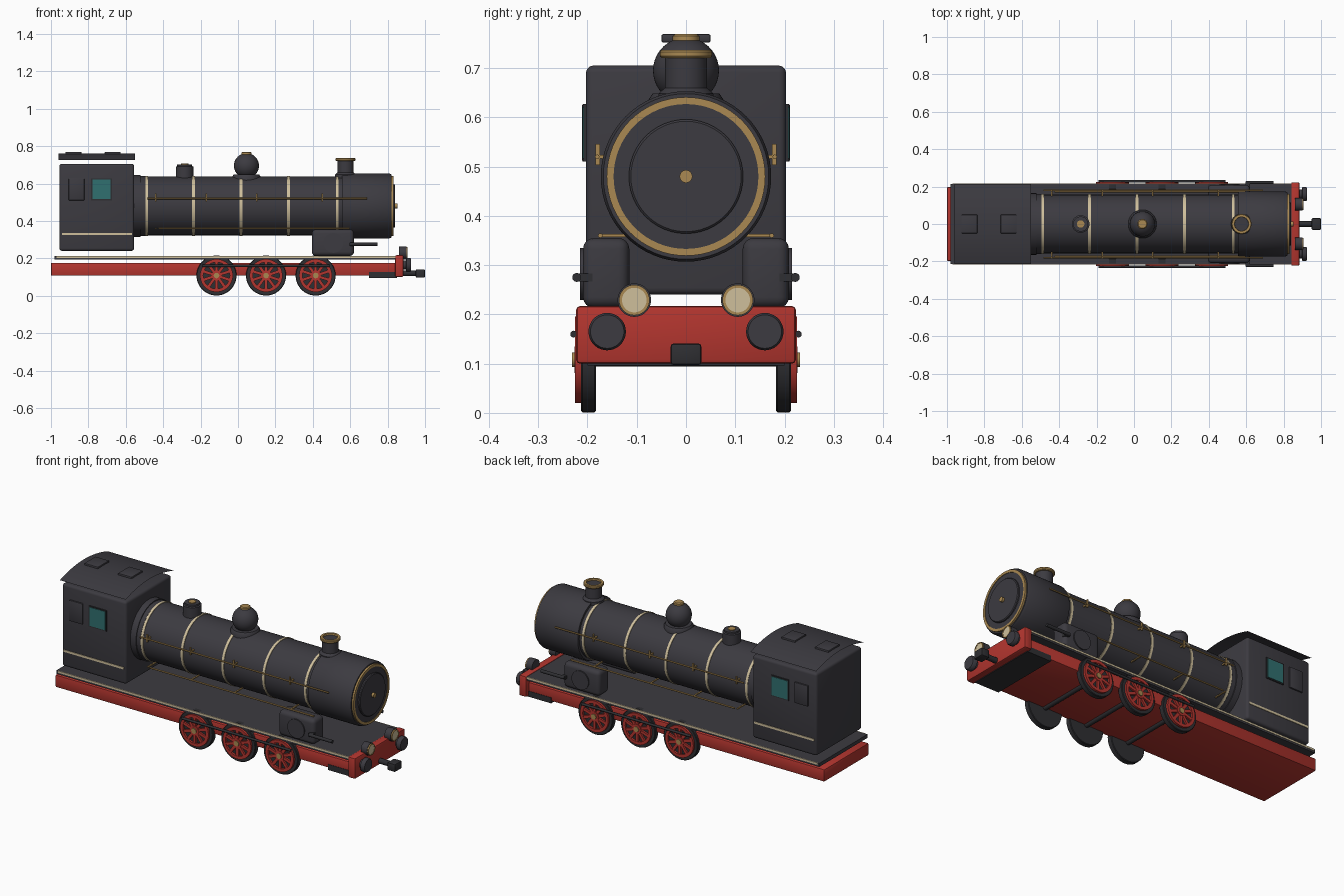
import bpy, bmesh, math
from mathutils import Matrix, Vector

if "Cube" in bpy.data.objects:
    bpy.data.objects.remove(bpy.data.objects["Cube"])


def material(name, rgb):
    m = bpy.data.materials.new(name)
    m.diffuse_color = (*rgb, 1)
    m.use_nodes = True
    m.node_tree.nodes["Principled BSDF"].inputs["Base Color"].default_value = m.diffuse_color
    return m


CHARCOAL = material("charcoal paint", (0.045, 0.043, 0.052))
STEEL = material("dark steel", (0.028, 0.028, 0.032))
RED = material("red paint", (0.45, 0.036, 0.028))
BRASS = material("brass", (0.40, 0.25, 0.085))
CREAM = material("cream lining", (0.62, 0.52, 0.33))
GLASS = material("teal glass", (0.03, 0.16, 0.16))
AXES = {'x': Matrix.Rotation(math.pi / 2, 4, 'Y'),
        'y': Matrix.Rotation(-math.pi / 2, 4, 'X'),
        'z': Matrix.Identity(4)}


def finish(bm, name, mat):
    bmesh.ops.recalc_face_normals(bm, faces=bm.faces)
    me = bpy.data.meshes.new(name)
    bm.to_mesh(me)
    bm.free()
    me.materials.append(mat)
    ob = bpy.data.objects.new(name, me)
    bpy.context.collection.objects.link(ob)
    return ob


def box(name, mat, x, y, z, bevel=0.0, segs=2):
    """Box from (min, max) ranges, with optional rounded edges."""
    bm = bmesh.new()
    lo, hi = Vector((x[0], y[0], z[0])), Vector((x[1], y[1], z[1]))
    size = hi - lo
    size = Vector([abs(v) for v in size])
    bmesh.ops.create_cube(bm, size=1, matrix=Matrix.Translation((lo + hi) / 2) @ Matrix.Diagonal((*size, 1)))
    if bevel:
        bmesh.ops.bevel(bm, geom=list(bm.edges), offset=bevel, segments=segs, profile=0.5, affect='EDGES')
    return finish(bm, name, mat)


def lathe(name, mat, profile, centre, axis='z', n=48, closed=False):
    """Turn (radius, height) points round an axis; flat ends unless closed."""
    bm = bmesh.new()
    m = Matrix.Translation(centre) @ AXES[axis]
    rings = [[bm.verts.new(m @ Vector((r * math.cos(2 * math.pi * i / n), r * math.sin(2 * math.pi * i / n), h)))
              for i in range(n)] for r, h in profile]
    pairs = list(zip(rings, rings[1:]))
    if closed:
        pairs.append((rings[-1], rings[0]))
    else:
        bm.faces.new(rings[0])
        bm.faces.new(rings[-1])
    for a, b in pairs:
        for i in range(n):
            j = (i + 1) % n
            bm.faces.new((a[i], a[j], b[j], b[i]))
    return finish(bm, name, mat)


def rod(name, mat, r, start, end, centre, axis, n=32):
    return lathe(name, mat, [(r, start), (r, end)], centre, axis, n)


def band(name, mat, inner, outer, start, end, centre, axis, n=48):
    return lathe(name, mat, [(inner, start), (outer, start), (outer, end), (inner, end)], centre, axis, n, True)


# Chassis and running board
box("frame", RED, (-1, 0.85), (-0.198, 0.198), (0.107, 0.176), 0.006)
box("running_board", CHARCOAL, (-0.98, 0.86), (-0.215, 0.215), (0.193, 0.213))
box("front_underplate", STEEL, (0.70, 0.85), (-0.2, 0.2), (0.096, 0.128))
box("buffer_beam", RED, (0.84, 0.885), (-0.223, 0.223), (0.1, 0.217), 0.008)
rod("coupling_shank", STEEL, 0.015, 0.88, 0.96, (0, 0, 0.12), 'x', 16)
box("coupling_head", STEEL, (0.95, 1.0), (-0.031, 0.031), (0.097, 0.141), 0.006)

# Cab and thin arched roof
box("cab", CHARCOAL, (-0.955, -0.555), (-0.203, 0.203), (0.24, 0.705), 0.014, 3)
bm = bmesh.new()
N = 20
rows = []
for i in range(N + 1):
    t = 2 * i / N - 1
    z = 0.725 + 0.036 * (1 - t * t)
    rows.append([bm.verts.new((x, 0.213 * t, z)) for x in (-0.96, -0.55)])
for a, b in zip(rows, rows[1:]):
    bm.faces.new((a[0], a[1], b[1], b[0]))
roof = finish(bm, "cab_roof", CHARCOAL)
for p in roof.data.polygons:
    if p.normal.z < 0:
        p.flip()
for x in (-0.88, -0.67):
    box("roof_hatch", CHARCOAL, (x - 0.043, x + 0.043), (-0.05, 0.05), (0.752, 0.769), 0.004)

# Boiler, smokebox and lining bands
AX = (0, 0, 0.48)
rod("boiler", CHARCOAL, 0.157, -0.56, 0.57, AX, 'x', 64)
rod("firebox_collar", CHARCOAL, 0.165, -0.56, -0.52, AX, 'x', 64)
rod("firebox_ring", CHARCOAL, 0.160, -0.52, -0.495, AX, 'x', 64)
lathe("smokebox", CHARCOAL, [(0.170, 0.555), (0.173, 0.56), (0.173, 0.81), (0.168, 0.822)], AX, 'x', 64)
for x in (-0.487, -0.238, 0.016, 0.27, 0.53):
    band("boiler_band", CREAM, 0.154, 0.1605, x - 0.007, x + 0.007, AX, 'x', 64)
band("door_ring", BRASS, 0.147, 0.161, 0.815, 0.832, AX, 'x', 64)
rod("smokebox_door", CHARCOAL, 0.148, 0.815, 0.829, AX, 'x', 64)
lathe("door_centre", CHARCOAL, [(0.116, 0.825), (0.116, 0.836), (0.112, 0.84)], AX, 'x', 48)
rod("door_knob", BRASS, 0.013, 0.835, 0.853, AX, 'x', 24)

# Chimney
C = (0.575, 0, 0)
lathe("chimney", CHARCOAL, [(0.056, 0.62), (0.056, 0.648), (0.043, 0.66), (0.043, 0.728)], C)
lathe("chimney_rim", BRASS, [(0.036, 0.721), (0.050, 0.721), (0.053, 0.725), (0.053, 0.733),
                             (0.050, 0.737), (0.038, 0.737)], C, closed=True)

# Steam dome
C = (0.045, 0, 0)
lathe("dome_base", CHARCOAL, [(0.076, 0.61), (0.076, 0.636), (0.068, 0.648)], C)
lathe("steam_dome", CHARCOAL, [(0.067 * math.sin(a), 0.695 - 0.067 * math.cos(a))
                               for a in [math.pi * (0.03 + 0.94 * i / 18) for i in range(19)]], C)
lathe("dome_cap", BRASS, [(0.027, 0.75), (0.027, 0.765), (0.022, 0.769)], C, n=32)

# Safety valve
C = (-0.285, 0, 0)
lathe("safety_valve", CHARCOAL, [(0.047, 0.61), (0.047, 0.69), (0.040, 0.693), (0.040, 0.702)], C)
rod("valve_cap", BRASS, 0.02, 0.70, 0.706, C, 'z', 24)

WHEELS = (-0.115, 0.15, 0.415)
for s in (-1, 1):
    # Cab windows and lining
    box("rear_window_shutter", CHARCOAL, (-0.905, -0.822), (s * 0.20, s * 0.211), (0.51, 0.627), 0.003)
    box("window_frame", STEEL, (-0.785, -0.675), (s * 0.20, s * 0.208), (0.51, 0.627))
    box("window_glass", GLASS, (-0.779, -0.681), (s * 0.205, s * 0.2105), (0.516, 0.621))
    box("cab_lining", CREAM, (-0.942, -0.568), (s * 0.20, s * 0.206), (0.324, 0.336))
    box("board_lining", CREAM, (-0.97, 0.85), (s * 0.213, s * 0.217), (0.203, 0.2135))

    # Handrails with their posts
    rod("upper_handrail", BRASS, 0.0045, -0.485, 0.69, (0, s * 0.18, 0.52), 'x', 10)
    rod("lower_handrail", BRASS, 0.0045, -0.425, 0.595, (0, s * 0.174, 0.36), 'x', 10)
    for x in (-0.44, -0.17, 0.10, 0.45):
        box("handrail_post", BRASS, (x - 0.004, x + 0.004), (s * 0.175, s * 0.184), (0.503, 0.546))
        box("handrail_bracket", BRASS, (x - 0.004, x + 0.004), (s * 0.14, s * 0.18), (0.516, 0.524))
        box("lower_rail_bracket", BRASS, (x - 0.004, x + 0.004), (s * 0.09, s * 0.174), (0.357, 0.363))

    # Steam cylinders
    box("cylinder_block", CHARCOAL, (0.395, 0.62), (s * 0.115, s * 0.209), (0.213, 0.355), 0.022, 4)
    rod("cylinder_cover", CHARCOAL, 0.053, -0.006, 0.006, (0.51, s * 0.209, 0.282), 'y', 24)
    rod("piston_rod", STEEL, 0.009, 0.60, 0.745, (0, s * 0.222, 0.275), 'x', 16)
    box("piston_guide", STEEL, (0.595, 0.62), (s * 0.19, s * 0.226), (0.267, 0.283))

    # Spoked wheels
    for x in WHEELS:
        c = (x, s * 0.198, 0.108)
        lathe("tyre", STEEL, [(0.104, -0.015), (0.107, -0.012), (0.107, 0.012), (0.104, 0.015)], c, 'y')
        f = (x, s * 0.218, 0.108)
        band("wheel_rim", RED, 0.071, 0.088, -0.007, 0.007, f, 'y')
        rod("wheel_boss", RED, 0.027, -0.008, 0.008, f, 'y', 24)
        rod("wheel_hub", BRASS, 0.015, -0.013, 0.013, f, 'y', 20)
        bm = bmesh.new()
        for k in range(10):
            m = (Matrix.Translation(f) @ Matrix.Rotation(2 * math.pi * k / 10, 4, 'Y')
                 @ Matrix.Translation((0, 0, 0.048)) @ Matrix.Diagonal((0.016, 0.010, 0.056, 1)))
            bmesh.ops.create_cube(bm, size=1, matrix=m)
        finish(bm, "wheel_spokes", RED)
    rod("coupling_rod", STEEL, 0.007, -0.19, 0.49, (0, s * 0.228, 0.16), 'x', 12)

    # Buffers and headlamps
    lathe("buffer", CHARCOAL, [(0.024, 0.88), (0.024, 0.898), (0.038, 0.90), (0.038, 0.917), (0.034, 0.924)],
          (0, s * 0.16, 0.165), 'x', 36)
    rod("lamp_body", CHARCOAL, 0.034, 0.862, 0.90, (0, s * 0.105, 0.229), 'x', 36)
    band("lamp_rim", BRASS, 0.025, 0.031, 0.898, 0.907, (0, s * 0.105, 0.229), 'x', 36)
    rod("lamp_lens", CREAM, 0.026, 0.898, 0.905, (0, s * 0.105, 0.229), 'x', 36)

# Axles
for x in WHEELS:
    rod("axle", STEEL, 0.014, -0.19, 0.19, (x, 0, 0.108), 'y', 20)

# Smooth round parts, keep hard edges
for ob in bpy.data.objects:
    ob.select_set(True)
bpy.context.view_layer.objects.active = roof
bpy.ops.object.shade_smooth_by_angle(angle=math.radians(35))
